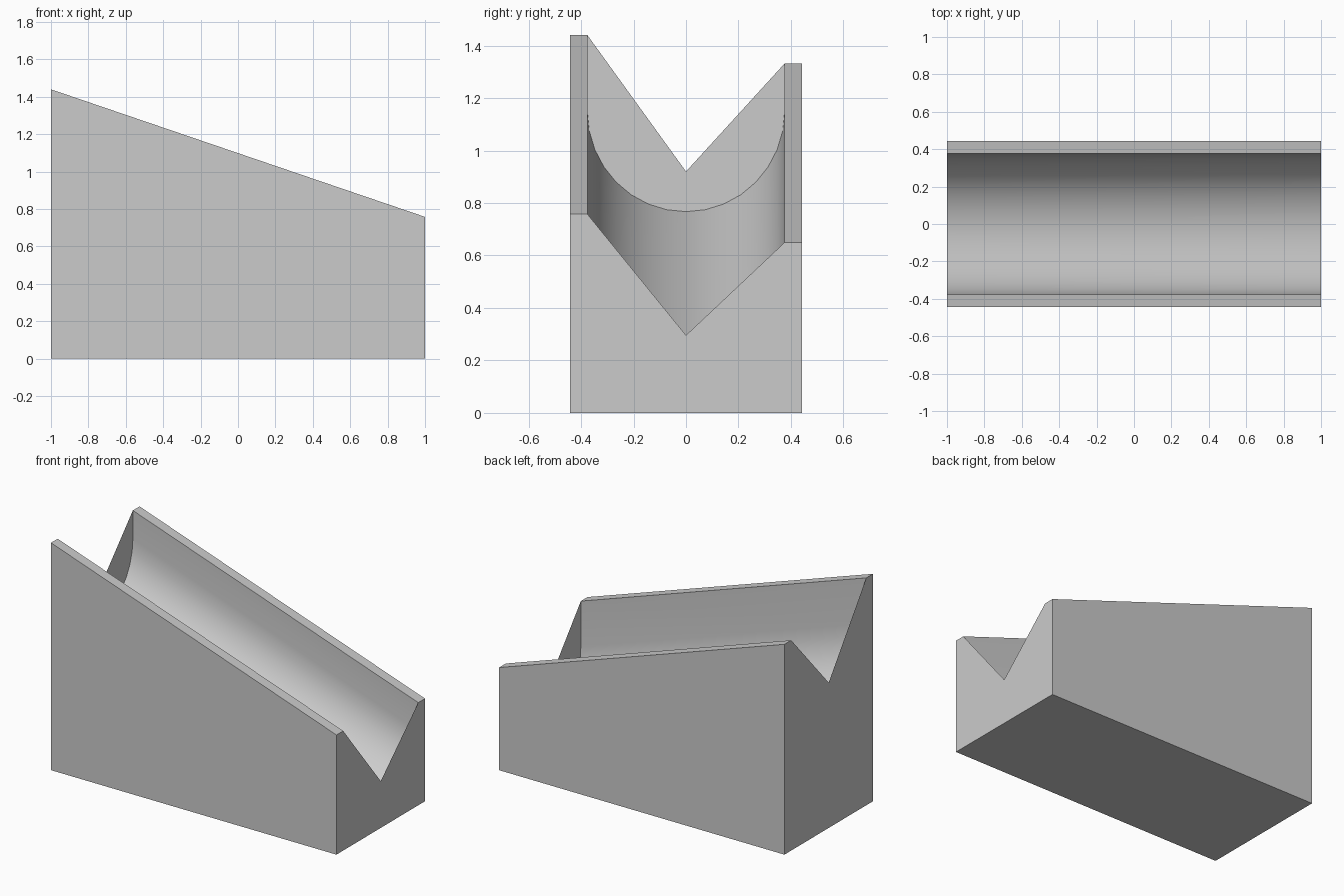
import bpy, bmesh, math

cube = bpy.data.objects.get("Cube")
if cube:
    bpy.data.objects.remove(cube, do_unlink=True)

# Plain grey material
grey = bpy.data.materials.new("plain_grey")
grey.use_nodes = True
colour = (0.6, 0.6, 0.6, 1)
grey.diffuse_color = colour
grey.node_tree.nodes["Principled BSDF"].inputs["Base Color"].default_value = colour

OUTER, INNER = 0.443, 0.376        # half widths of block and channel
FRONT_TOP, BACK_TOP = 1.44, 1.332  # wall heights at the tall end
DROP = 0.682                       # fall from the tall end to the low end
AXIS, DEPTH, STEPS = 1.15, 0.383, 16

# Rounded channel, listed from the back wall to the front wall
channel = [(INNER * math.cos(math.pi * i / STEPS),
            AXIS - DEPTH * math.sin(math.pi * i / STEPS))
           for i in range(STEPS + 1)]
tops = [(OUTER, BACK_TOP), (INNER, BACK_TOP), *channel,
        (-INNER, FRONT_TOP), (-OUTER, FRONT_TOP)]

bm = bmesh.new()


def section(x, drop):
    """One cross-section: flat base corners and the lowered upper outline."""
    points = [(-OUTER, 0), (OUTER, 0)] + [(y, z - drop) for y, z in tops]
    return [bm.verts.new((x, y, z)) for y, z in points]


tall, low = section(-1, 0), section(1, DROP)

# Sloping walls, channel and base
count = len(tall)
for i in range(count):
    j = (i + 1) % count
    face = bm.faces.new((tall[i], tall[j], low[j], low[i]))
    face.smooth = 3 <= i < count - 2

# End plates with a V notch standing above the channel floor
for ring, x, notch in ((tall, -1, 0.92), (low, 1, 0.296)):
    apex = bm.verts.new((x, 0, notch))
    plate = ring[:4] + [apex] + ring[-2:]
    bm.faces.new(plate if x > 0 else plate[::-1])

mesh = bpy.data.meshes.new("channel_block")
bm.to_mesh(mesh)
bm.free()
mesh.materials.append(grey)
block = bpy.data.objects.new("channel_block", mesh)
bpy.context.collection.objects.link(block)

# Smooth channel with crisp block edges
bpy.context.view_layer.objects.active = block
block.select_set(True)
bpy.ops.object.shade_smooth_by_angle(angle=math.radians(30))
